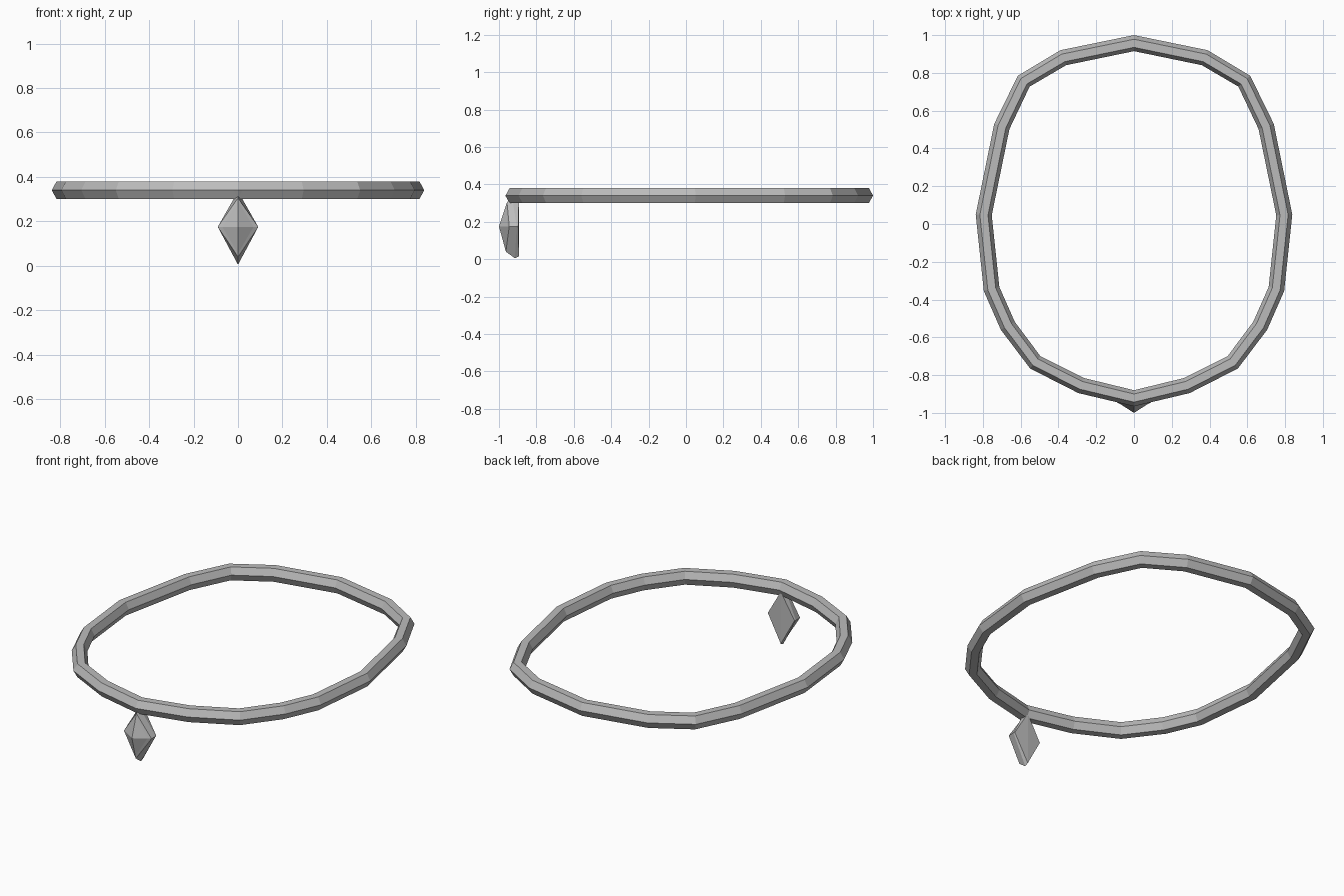
import bpy
from mathutils import Vector

if "Cube" in bpy.data.objects:
    bpy.data.objects.remove(bpy.data.objects["Cube"])

metal = bpy.data.materials.new("grey metal")
metal.diffuse_color = (0.5, 0.5, 0.5, 1)
metal.use_nodes = True
metal.node_tree.nodes["Principled BSDF"].inputs["Base Color"].default_value = metal.diffuse_color


def make(name, verts, faces):
    mesh = bpy.data.meshes.new(name)
    mesh.from_pydata(verts, [], faces)
    mesh.materials.append(metal)
    obj = bpy.data.objects.new(name, mesh)
    bpy.context.collection.objects.link(obj)
    # consistent outward normals
    import bmesh
    bm = bmesh.new()
    bm.from_mesh(mesh)
    bmesh.ops.recalc_face_normals(bm, faces=bm.faces)
    bm.to_mesh(mesh)
    bm.free()
    return obj


# Egg-shaped band: right half of the outer outline, mirrored, with a hexagonal section
half = [(0, 1.0), (.39, .92), (.615, .785), (.74, .53), (.838, .05),
        (.795, -.355), (.705, -.56), (.55, -.765), (.295, -.895), (0, -.965)]
outline = [Vector(p) for p in half + [(-x, y) for x, y in half[-2:0:-1]]]
section = [(0, .34), (.022, .38), (.065, .38), (.085, .34), (.065, .30), (.022, .30)]
n, k = len(outline), len(section)
verts, faces = [], []
for i, p in enumerate(outline):
    a = (p - outline[i - 1]).normalized()
    b = (outline[(i + 1) % n] - p).normalized()
    t = (a + b).normalized()
    inward = Vector((t.y, -t.x))
    for d, z in section:
        q = p + inward * d
        verts.append((q.x, q.y, z))
    for j in range(k):
        i2, j2 = (i + 1) % n, (j + 1) % k
        faces.append((i * k + j, i * k + j2, i2 * k + j2, i2 * k + j))
make("band", verts, faces)


# Pendant: diamond rings (top, right, bottom, left) from front to back
def diamond(w, top, bottom, y_mid, y_top, y_bottom):
    return [(0, y_top, top), (w, y_mid, .175), (0, y_bottom, bottom), (-w, y_mid, .175)]


rings = [diamond(.07, .29, .055, -.955, -.962, -.967),   # stone rim
         diamond(.091, .305, .04, -.945, -.957, -.963),  # setting front
         diamond(.091, .335, .005, -.905, -.93, -.915),  # setting side
         diamond(.088, .325, .015, -.897, -.893, -.893)]  # setting back
verts = [v for r in rings for v in r] + [(0, -1.0, .175), (0, -.893, .175)]
faces = []
for j in range(4):
    j2 = (j + 1) % 4
    faces += [(16, j, j2), (17, 12 + j2, 12 + j)]
    for r in range(0, 12, 4):
        faces.append((r + j, r + 4 + j, r + 4 + j2, r + j2))
make("pendant", verts, faces)

# Small wedge joining the pendant to the band
make("pendant_mount",
     [(-.09, -.94, .34), (0, -.966, .34), (.09, -.94, .34), (0, -.895, .34), (0, -.94, .295)],
     [(0, 1, 2, 3), (0, 1, 4), (1, 2, 4), (2, 3, 4), (3, 0, 4)])
